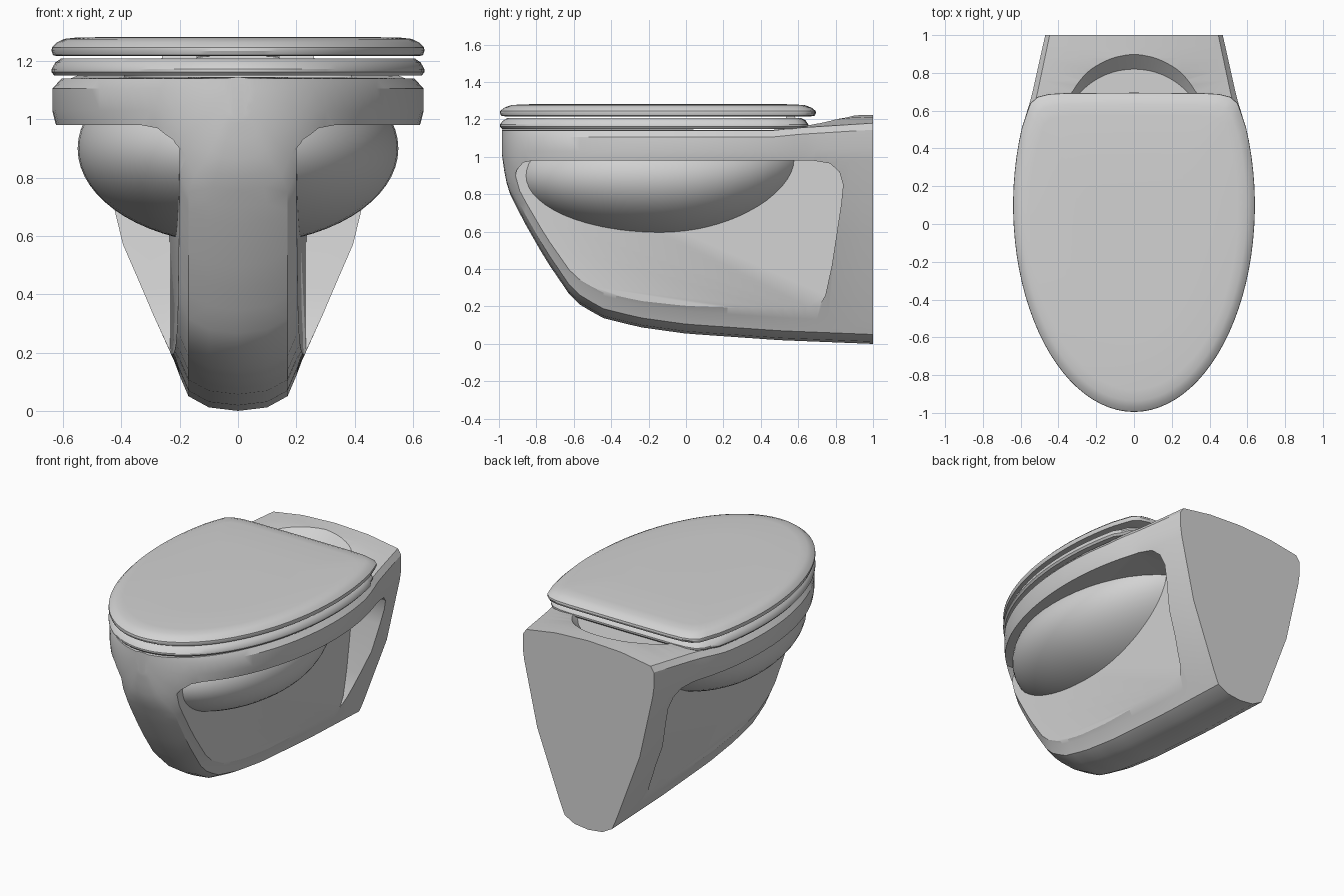
import bpy, bmesh, math
from mathutils import Matrix

cube = bpy.data.objects.get("Cube")
if cube:
    bpy.data.objects.remove(cube, do_unlink=True)

mat = bpy.data.materials.new("light grey ceramic")
mat.use_nodes = True
COLOUR = (0.65, 0.65, 0.65, 1)
mat.diffuse_color = COLOUR
next(n for n in mat.node_tree.nodes
     if n.type == 'BSDF_PRINCIPLED').inputs["Base Color"].default_value = COLOUR


def finish(name, bm):
    bmesh.ops.recalc_face_normals(bm, faces=bm.faces[:])
    me = bpy.data.meshes.new(name)
    bm.to_mesh(me)
    bm.free()
    me.materials.append(mat)
    ob = bpy.data.objects.new(name, me)
    bpy.context.collection.objects.link(ob)
    return ob


def activate(ob):
    bpy.ops.object.select_all(action='DESELECT')
    ob.select_set(True)
    bpy.context.view_layer.objects.active = ob


def smooth(ob, angle=32):
    activate(ob)
    bpy.ops.object.shade_smooth_by_angle(angle=math.radians(angle))


def loft(rings, closed=False):
    """Skin a list of equal-length rings; cap the ends unless closed."""
    bm = bmesh.new()
    vs = [[bm.verts.new(p) for p in r] for r in rings]
    n = len(vs[0])
    pairs = list(zip(vs, vs[1:]))
    if closed:
        pairs.append((vs[-1], vs[0]))
    else:
        bm.faces.new(vs[0])
        bm.faces.new(vs[-1])
    for a, b in pairs:
        for i in range(n):
            j = (i + 1) % n
            bm.faces.new((a[i], a[j], b[j], b[i]))
    return bm


def interp(table, v):
    for (a, p), (b, q) in zip(table, table[1:]):
        if v <= b:
            t = max(0, (v - a) / (b - a))
            return p + (q - p) * t
    return table[-1][1]


def cut(ob, cutter):
    m = ob.modifiers.new("cut", 'BOOLEAN')
    m.operation = 'DIFFERENCE'
    m.solver = 'EXACT'
    m.object = cutter
    cutter.hide_render = True
    activate(ob)
    bpy.ops.object.modifier_apply(modifier=m.name)
    bpy.data.objects.remove(cutter, do_unlink=True)


# Body shell: cross-sections along y, from the underside keel to the rim
KEEL = [(-.985, 1.02), (-.97, .91), (-.95, .82), (-.87, .66), (-.75, .45), (-.6, .23),
        (-.45, .14), (-.25, .09), (0, .055), (.5, .02), (1, 0)]
TOP_MID = [(-1, 1.145), (.45, 1.145), (.6, 1.17), (.85, 1.22), (1, 1.225)]
TOP_EDGE = [(-1, 1.14), (.45, 1.14), (.6, 1.155), (1, 1.18)]


def half_width(y):
    if y > .65:
        return .548 - (y - .65) * .223
    return .637 * math.sqrt(max(0, 1 - ((y - .1) / 1.085) ** 2))


def body_section(y):
    b, tc, te, w = interp(KEEL, y), interp(TOP_MID, y), interp(TOP_EDGE, y), half_width(y)
    h = te - b
    wl, d = min(.2, .8 * w), min(.12, .3 * h)
    zr = max(.98, b + .6 * h)
    zm = b + d + (zr - b - d) * .52
    half = [(0, b), (.5 * wl, b + .1 * d), (.85 * wl, b + .42 * d), (wl, b + d),
            (wl + (w - wl) * .62, zm), (.98 * w, zr), (w, zr + (te - .035 - zr) * .4),
            (w, te - .035), (.95 * w, te), (.5 * w, te + .75 * (tc - te)), (0, tc)]
    ring = half + [(-x, z) for x, z in half[-2:0:-1]]
    return [(x, y, z) for x, z in ring]


ys = [.1 - 1.083 * math.cos(math.radians(a)) for a in range(0, 90, 4)]
ys += [.1 + .06 * i for i in range(16)]
bm = loft([body_section(y) for y in ys])
bmesh.ops.triangulate(bm, faces=bm.faces[:])
body = finish("body", bm)

# Side recesses leave a narrow web, a rim above and a wall block behind
RECESS = [(-.92, .86), (-.905, .93), (-.87, .97), (-.82, .98), (.68, .98), (.77, .965),
          (.82, .92), (.84, .85), (.83, .75), (.78, .42), (.745, .26), (.70, .18), (.6, .145),
          (-.3, .145), (-.45, .165), (-.58, .24), (-.75, .5), (-.88, .73)]
for s in (1, -1):
    inner = [(s * (.2 + .02 * (y + .9)), y, z) for y, z in RECESS]
    outer = [(s * .9, y, z) for y, z in RECESS]
    cut(body, finish("recess_cutter", loft([inner, outer])))

# Curved step in the top behind the seat
step = []
for r, z in ((.39, 1.143), (.5, 1.253)):
    step.append([(r * math.cos(a), .43 + r * math.sin(a), z)
                 for a in (i * math.tau / 64 for i in range(64))])
cut(body, finish("step_cutter", loft(step)))
smooth(body)

# Bowl bulging below the rim
bm = bmesh.new()
bmesh.ops.create_uvsphere(bm, u_segments=48, v_segments=32, radius=1)
for v in bm.verts:
    x, u, z = v.co
    v.co = (.55 * x, -.13 + .78 * u, .9 + .33 * z + .1 * max(0, u) ** 2)
res = bmesh.ops.bisect_plane(bm, geom=bm.verts[:] + bm.edges[:] + bm.faces[:],
                             plane_co=(0, 0, 1.01), plane_no=(0, 0, 1), clear_outer=True)
bmesh.ops.holes_fill(bm, edges=[e for e in bm.edges if e.is_boundary])
smooth(finish("bowl", bm))


# Seat and lid share one outline: rounded front, squared back
def outline(back):
    half = []
    for i in range(29):
        y = .1 - 1.095 * math.cos(math.radians(i * 4))
        half.append((.64 * math.sin(math.radians(i * 4)), y))
    half = [p for p in half if p[1] < back - .13]
    half += [(.565, back - .1), (.548, back - .055), (.51, back - .022),
             (.45, back - .007), (.36, back - .002), (0, back)]
    return half + [(-x, y) for x, y in half[-2:0:-1]]


def layers(back, steps):
    return [[(x * k, -.15 + (y + .15) * k, z) for x, y in outline(back)] for k, z in steps]


seat = finish("seat", loft(layers(.655, [
    (.62, 1.15), (.985, 1.15), (1, 1.162), (1, 1.172), (.98, 1.195), (.95, 1.208),
    (.65, 1.208), (.62, 1.19)]), closed=True))
smooth(seat)

lid = finish("lid", loft(layers(.695, [
    (.97, 1.217), (.992, 1.22), (1, 1.235), (.998, 1.246), (.97, 1.264), (.93, 1.276),
    (.86, 1.281), (.5, 1.283)])))
smooth(lid)

# Hinge barrels between seat and lid
for side, s in (("left", 1), ("right", -1)):
    bm = bmesh.new()
    bmesh.ops.create_cone(bm, cap_ends=True, segments=24, radius1=.025, radius2=.025, depth=.12,
                          matrix=Matrix.Translation((s * .2, .56, 1.205))
                          @ Matrix.Rotation(math.pi / 2, 4, 'Y'))
    smooth(finish(side + "_hinge", bm))
